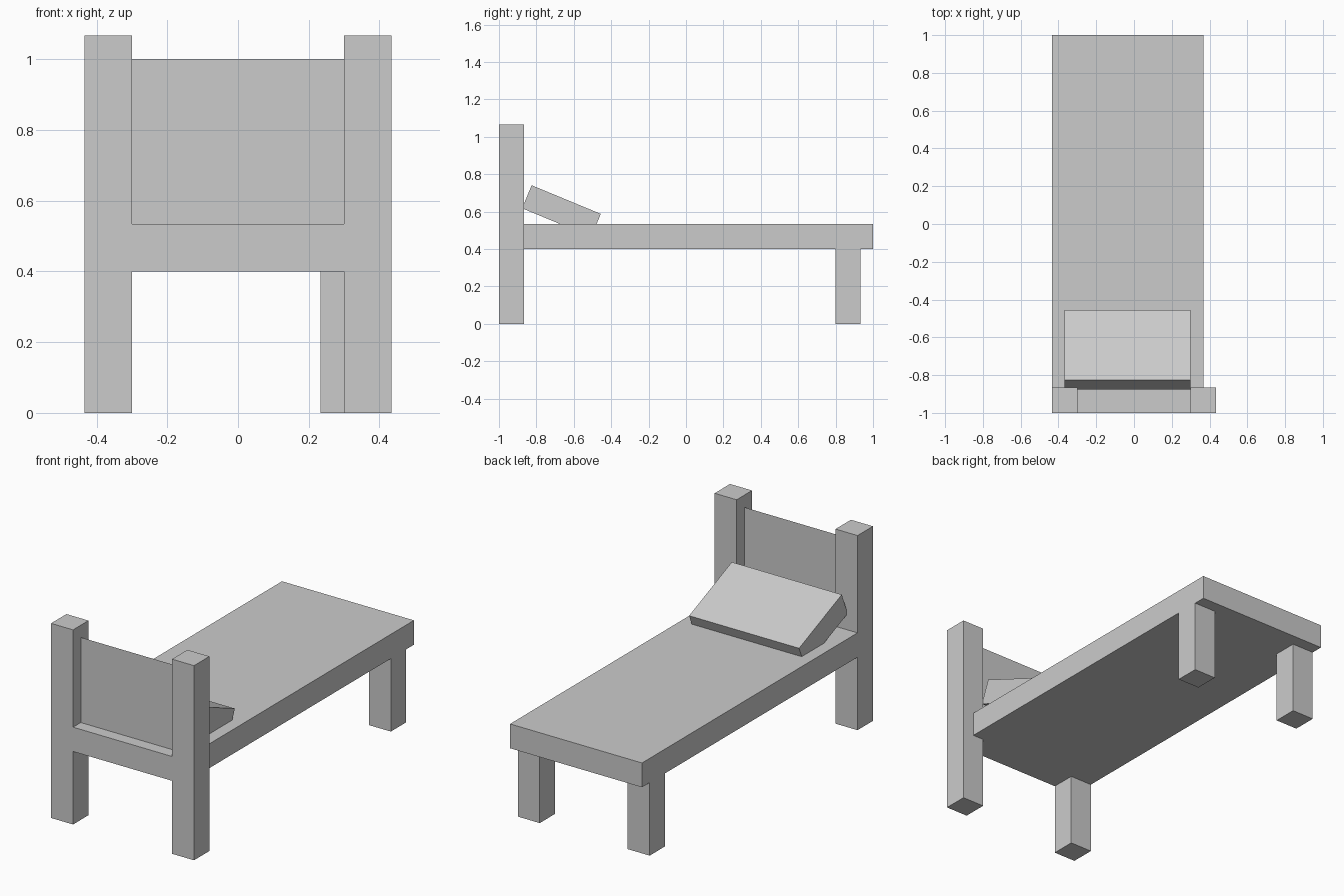
import bpy, math

if "Cube" in bpy.data.objects:
    bpy.data.objects.remove(bpy.data.objects["Cube"])


def box(name, x, y, z, tilt=0.0):
    """Box from (min, max) ranges, optionally tilted about its own x axis."""
    ranges = (x, y, z)
    bpy.ops.mesh.primitive_cube_add(size=1, location=[(a + b) / 2 for a, b in ranges])
    obj = bpy.context.object
    obj.name = name
    obj.scale = [b - a for a, b in ranges]
    bpy.ops.object.transform_apply(location=False, rotation=False, scale=True)
    obj.rotation_euler.x = tilt
    return obj


T = 0.4 / 3            # timber thickness
LEFT, RIGHT = -0.4333, 0.3667   # bed base edges
BASE, TOP = 0.4, 0.4 + T

# Bed base, flush with the head posts at the front
box("bed_base", (LEFT, RIGHT), (-1, 1), (BASE, TOP))

# Tall posts at the head; the right one stands proud of the base
for side, x in (("left", LEFT), ("right", 0.3)):
    box(f"head_post_{side}", (x, x + T), (-1, -1 + T), (0, 1.0667))

# Short legs at the foot, flush with the base sides
for side, x in (("left", LEFT), ("right", RIGHT - T)):
    box(f"foot_leg_{side}", (x, x + T), (0.8, 0.8 + T), (0, BASE))

# Headboard: a single flat sheet midway between the posts
bpy.ops.mesh.primitive_plane_add(size=1, location=(0, -1 + T / 2, (TOP + 1) / 2),
                                 rotation=(math.pi / 2, 0, 0))
headboard = bpy.context.object
headboard.name = "headboard"
headboard.scale = (0.6, 1 - TOP, 1)

# Pillow leaning on the headboard, its lower edge sunk into the base
cy, cz = -0.666, 0.603
box("pillow", (-0.3667, 0.3), (cy - 0.2, cy + 0.2), (cz - T / 2, cz + T / 2),
    tilt=math.radians(-22.5))
